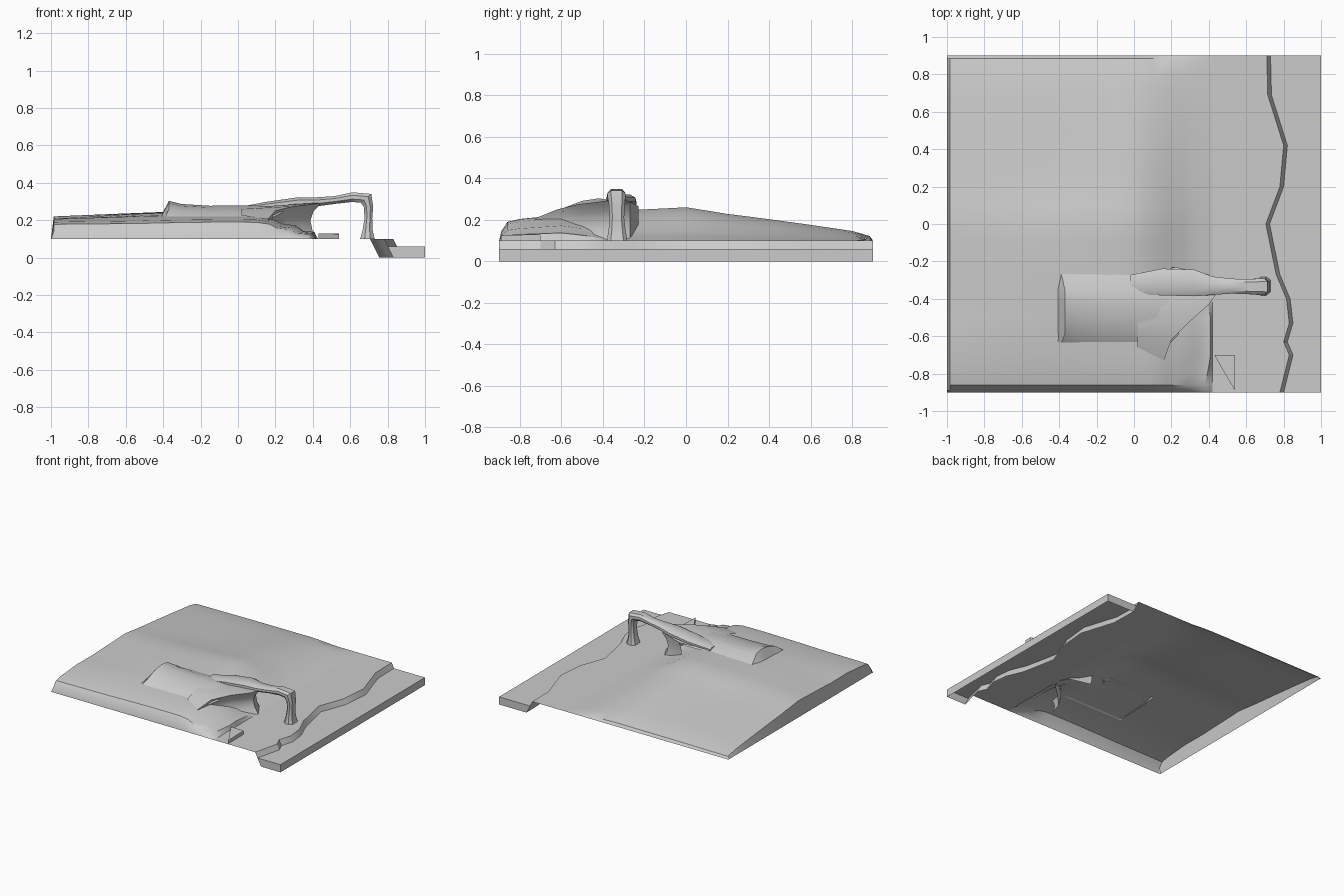
import bpy, math

if "Cube" in bpy.data.objects:
    bpy.data.objects.remove(bpy.data.objects["Cube"])


def interp(t, pts):
    """Piecewise linear lookup."""
    if t <= pts[0][0]:
        return pts[0][1]
    for (a, va), (b, vb) in zip(pts, pts[1:]):
        if t <= b:
            return va + (vb - va) * (t - a) / (b - a)
    return pts[-1][1]


def make(name, verts, faces, angle=30):
    me = bpy.data.meshes.new(name)
    me.from_pydata(verts, [], faces)
    me.update()
    ob = bpy.data.objects.new(name, me)
    bpy.context.collection.objects.link(ob)
    bpy.ops.object.select_all(action='DESELECT')
    ob.select_set(True)
    bpy.context.view_layer.objects.active = ob
    bpy.ops.object.mode_set(mode='EDIT')
    bpy.ops.mesh.select_all(action='SELECT')
    bpy.ops.mesh.normals_make_consistent(inside=False)
    bpy.ops.object.mode_set(mode='OBJECT')
    bpy.ops.object.shade_smooth_by_angle(angle=math.radians(angle))
    return ob


def loft(name, rows, closed=False, caps=False, angle=30):
    """Skin a list of equally long point rows."""
    n = len(rows[0])
    verts = [p for r in rows for p in r]
    faces = []
    for i in range(len(rows) - 1):
        for j in range(n if closed else n - 1):
            k = (j + 1) % n
            faces.append((i * n + j, i * n + k, (i + 1) * n + k, (i + 1) * n + j))
    if caps:
        faces += [tuple(range(n)), tuple(range((len(rows) - 1) * n, len(rows) * n))]
    return make(name, verts, faces, angle)


# Headland: open height sheet, its rims drop to the beach level
BASE = 0.10
ALONG = [(-.9, 0), (-.89, .045), (-.86, .092), (-.8, .107), (-.6, .13), (-.3, .15),
         (0, .16), (.2, .125), (.4, .1), (.6, .075), (.8, .047), (.885, .022), (.9, 0)]
SLOPE = [(-1, 0), (-.985, .75), (-.6, .85), (-.2, .95), (0, 1), (.1, .82), (.2, .5),
         (.3, .2), (.42, 0)]
CLIFF = [(-1, 0), (-.985, .82), (-.4, .95), (.12, .95), (.17, .85), (.2, .62), (.27, .55),
         (.31, .32), (.37, .28), (.42, 0)]
XS = [-1, -.985, -.9, -.8, -.7, -.6, -.5, -.4, -.3, -.2, -.1, 0, .05, .1, .17, .2, .27,
      .31, .37, .42]
YS = [-.9, -.89, -.86, -.8, -.7, -.6, -.5, -.4, -.3, -.2, -.1, 0, .1, .2, .3, .4, .5,
      .6, .7, .8, .885, .9]


def ground(x, y):
    t = min(1, max(0, (-.4 - y) / .2))
    f = interp(x, SLOPE) * (1 - t) + interp(x, CLIFF) * t
    bump = 1 + .03 * math.sin(7 * x + 2) * math.sin(5 * y)
    return BASE + interp(y, ALONG) * f * bump


def shift(x, y):
    # ledges swing outward away from the front edge
    t = min(1, max(0, (y + .9) / .18)) * min(1, max(0, (-.3 - y) / .2))
    return x + (.04 * t if .18 < x < .4 else 0)


loft("headland", [[(shift(x, y), y, ground(x, y)) for x in XS] for y in YS])

# Beach with a jagged shoreline that drops to the sea bed
SHORE = [(.9, .71), (.69, .715), (.42, .80), (.2, .78), (0, .705), (-.27, .76),
         (-.4, .815), (-.53, .83), (-.63, .80), (-.7, .83), (-.9, .78)]
loft("beach", [[(.42, y, BASE), (x, y, BASE), (x + .05, y, 0)] for y, x in SHORE])

# Sea: flat sheet with outer walls
loft("sea", [[(x + .02, y, .06), (1, y, .06), (1, y, 0)] for y, x in SHORE])
for y, x in (SHORE[0], SHORE[-1]):
    make("sea_side", [(x + .02, y, .06), (1, y, .06), (1, y, 0), (x + .05, y, 0)],
         [(0, 1, 2, 3)])

# Raised rock slab behind the cliff
slab = []
for x0, x1, lift in [(-.41, -.41, 0), (-.39, -.37, 1), (-.3, -.3, .78), (-.15, -.15, .65),
                     (0, 0, .65), (.12, .12, .65), (.19, .24, .6)]:
    row = []
    for y, h in [(-.64, 0), (-.59, .45), (-.5, .85), (-.42, 1), (-.35, .85), (-.26, 0)]:
        g = max(.215, ground(min(x0, .02), y) - .005)
        row.append((x1 if 0 < h else x0, y, g + max(0, .303 - g) * h * lift))
    slab.append(row)
loft("rock_slab", slab)

# Undercut cliff below the arch root
PLAN = [(.16, -.73), (.20, -.62), (.30, -.52), (.40, -.43), (.45, -.36), (.40, -.27), (.22, -.23)]
TOPZ = [.205, .25, .275, .285, .295, .285, .265]
cliff = [[(.02, -.66 + .06 * i, .225 + .04 * math.sin(i * .52)) for i in range(7)]]
for f, pull in [(1, 0), (.75, .045), (.5, .06), (.25, .05), (0, .02)]:
    cliff.append([(x - pull * (x - .1) * 3, y + pull * (.3 if y < -.4 else 0),
                   BASE + (z - BASE) * f) for (x, y), z in zip(PLAN, TOPZ)])
loft("cliff", cliff)

# Natural arch: one bent tube, (centre x, z, half width, half thickness, tilt, y)
ARCH = [(-.02, .252, .055, .015, 90, -.325), (.15, .278, .075, .022, 88, -.31),
        (.32, .297, .075, .028, 90, -.315), (.42, .298, .052, .027, 88, -.33),
        (.52, .308, .042, .023, 92, -.332), (.61, .323, .042, .029, 85, -.335),
        (.685, .317, .047, .040, 40, -.335), (.698, .27, .040, .028, 0, -.333),
        (.697, .21, .037, .023, 0, -.333), (.693, .15, .043, .029, 0, -.332),
        (.692, .10, .052, .043, 0, -.332)]
rings = []
for x, z, w, t, a, yc in ARCH:
    a = math.radians(a)
    ring = []
    for i in range(10):
        q = 2 * math.pi * i / 10
        d = t * max(-.9, min(.9, 1.15 * math.cos(q)))
        ring.append((x + d * math.cos(a), yc + w * math.sin(q), z + d * math.sin(a)))
    rings.append(ring)
loft("arch", rings, closed=True, caps=True, angle=40)

# Broken rock on the beach
foot = [(.43, -.70), (.54, -.70), (.54, -.89), (.48, -.79)]
loft("beach_rock", [[(x, y, BASE) for x, y in foot],
                    [(x, y, z) for (x, y), z in zip(foot, (.13, .13, .125, .13))]],
     closed=True, caps=True, angle=20)
